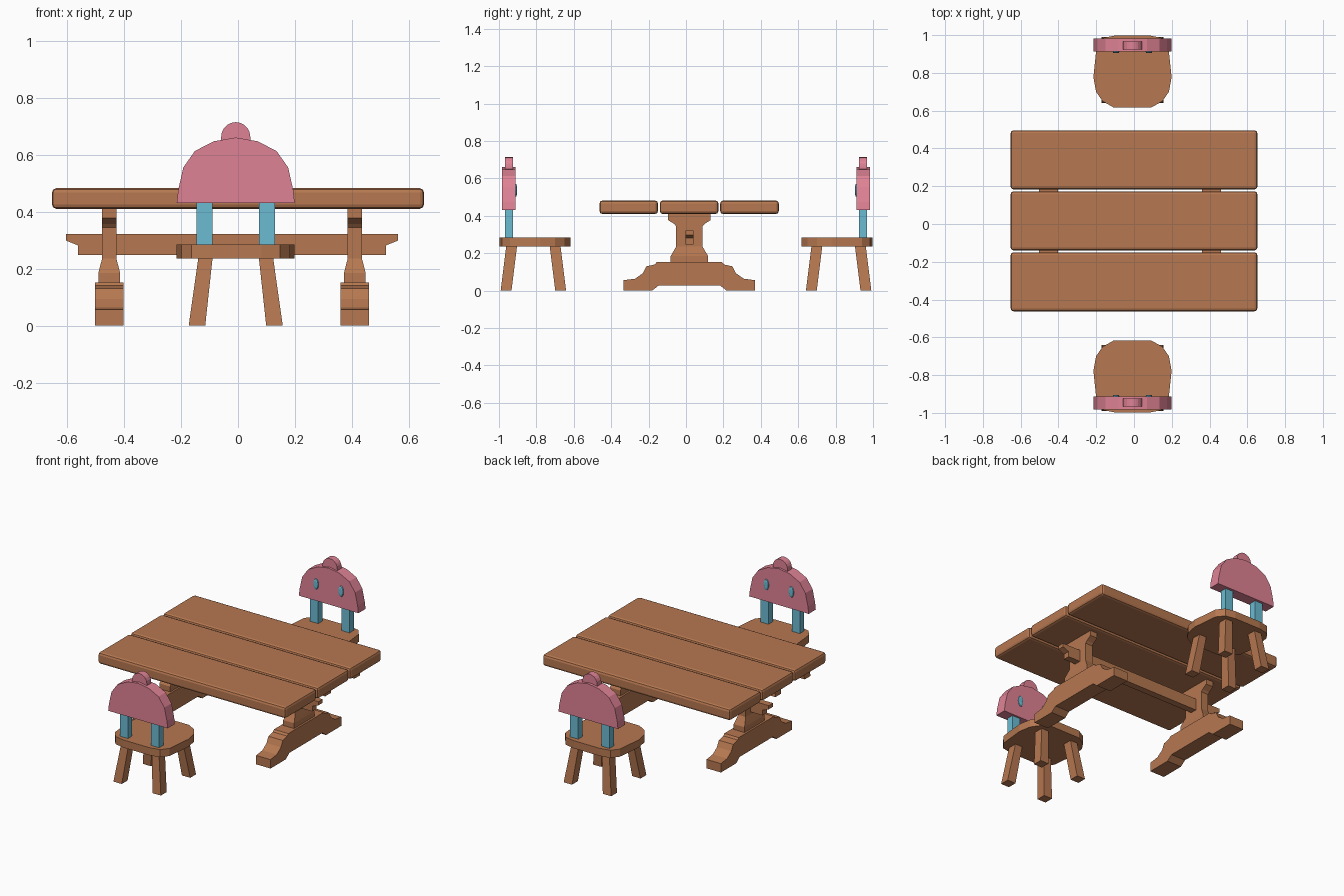
import bpy, bmesh, math
from mathutils import Vector

if "Cube" in bpy.data.objects:
    bpy.data.objects.remove(bpy.data.objects["Cube"])


def material(name, rgb):
    m = bpy.data.materials.new(name)
    m.diffuse_color = (*rgb, 1)
    m.use_nodes = True
    m.node_tree.nodes["Principled BSDF"].inputs["Base Color"].default_value = m.diffuse_color
    return m


WOOD = material("brown_wood", (0.47, 0.188, 0.082))
PINK = material("pink", (0.74, 0.225, 0.30))
BLUE = material("light_blue", (0.15, 0.50, 0.65))


def loft(name, rings, mat, bevel=0):
    """Skin a stack of equal-length rings and cap both ends."""
    bm = bmesh.new()
    rows = [[bm.verts.new(p) for p in r] for r in rings]
    n = len(rows[0])
    for a, b in zip(rows, rows[1:]):
        for i in range(n):
            bm.faces.new((a[i], a[(i + 1) % n], b[(i + 1) % n], b[i]))
    bm.faces.new(rows[0])
    bm.faces.new(rows[-1])
    bmesh.ops.recalc_face_normals(bm, faces=bm.faces)
    if bevel:
        bmesh.ops.bevel(bm, geom=bm.edges[:], offset=bevel, segments=2,
                        profile=0.5, affect='EDGES')
    me = bpy.data.meshes.new(name)
    bm.to_mesh(me)
    bm.free()
    me.materials.append(mat)
    ob = bpy.data.objects.new(name, me)
    bpy.context.collection.objects.link(ob)
    return ob


def rect(cx, cy, z, hx, hy):
    return [(cx - hx, cy - hy, z), (cx + hx, cy - hy, z),
            (cx + hx, cy + hy, z), (cx - hx, cy + hy, z)]


def box(name, x0, x1, y0, y1, z0, z1, mat, bevel=0):
    cx, cy, hx, hy = (x0 + x1) / 2, (y0 + y1) / 2, (x1 - x0) / 2, (y1 - y0) / 2
    return loft(name, [rect(cx, cy, z0, hx, hy), rect(cx, cy, z1, hx, hy)], mat, bevel)


def mirrored(half):
    """Complete a half outline (positive side, bottom to top) to a full loop."""
    return half + [(-u, v) for u, v in reversed(half) if u > 0]


# Table top planks
for i, (y0, y1) in enumerate([(-0.462, -0.150), (-0.140, 0.173), (0.183, 0.496)]):
    box(f"table_plank_{i + 1}", -0.653, 0.653, y0, y1, 0.41, 0.482, WOOD, 0.015)

# Trestles: footed base with a flared post on top
CY = 0.018
foot = mirrored([(0.165, 0.027), (0.20, 0.0), (0.352, 0.0), (0.352, 0.056),
                 (0.29, 0.064), (0.248, 0.094), (0.23, 0.13), (0.185, 0.14),
                 (0.175, 0.152)])
post = [(0.150, 0.038, 0.10), (0.185, 0.038, 0.10), (0.205, 0.033, 0.088),
        (0.235, 0.025, 0.071), (0.345, 0.025, 0.071), (0.357, 0.025, 0.082),
        (0.378, 0.025, 0.114), (0.412, 0.025, 0.114)]
for side, cx in (("left", -0.452), ("right", 0.41)):
    loft(f"table_foot_{side}",
         [[(cx + d, CY + u, z) for u, z in foot] for d in (-0.05, 0.05)], WOOD)
    loft(f"table_post_{side}", [rect(cx, CY, z, hx, hy) for z, hx, hy in post], WOOD)

# Stretcher beam with stepped ends
beam = mirrored([(0.54, 0.248), (0.54, 0.281), (0.582, 0.298), (0.582, 0.321)])
loft("table_stretcher", [[(u - 0.021, y, z) for u, z in beam]
                         for y in (CY - 0.021, CY + 0.021)], WOOD)

# Chair outlines
CX = -0.008
seat = mirrored([(0.10, 0.617), (0.158, 0.65), (0.193, 0.70), (0.207, 0.777),
                 (0.19, 0.94), (0.155, 0.985), (0.09, 0.998)])
dome = mirrored([(0.207, 0.431), (0.202, 0.475), (0.184, 0.555), (0.143, 0.613),
                 (0.076, 0.647), (0.0, 0.660)])
knob = mirrored([(0.051, 0.645)] + [(0.051 * math.cos(a), 0.663 + 0.051 * math.sin(a))
                                    for a in (math.pi * k / 10 for k in range(5))]
                + [(0.0, 0.714)])

for where, s in (("front", -1), ("back", 1)):
    # Seat
    loft(f"{where}_chair_seat", [[(CX + u, s * v, z) for u, v in seat]
                                 for z in (0.236, 0.284)], WOOD)
    # Backrest and knob
    loft(f"{where}_chair_backrest", [[(CX + u, s * y, z) for u, z in dome]
                                     for y in (0.912, 0.983)], PINK)
    loft(f"{where}_chair_knob", [[(CX + u, s * y, z) for u, z in knob]
                                 for y in (0.925, 0.967)], PINK)
    for side, d in (("left", -1), ("right", 1)):
        # Splayed legs
        for row, yb, yt in (("inner", 0.67, 0.70), ("outer", 0.962, 0.932)):
            loft(f"{where}_chair_{row}_leg_{side}",
                 [rect(CX + d * 0.136, s * yb, 0.0, 0.029, 0.029),
                  rect(CX + d * 0.106, s * yt, 0.24, 0.025, 0.029)], WOOD)
        # Backrest supports
        px = CX + d * 0.109
        ys = sorted((s * 0.924, s * 0.967))
        box(f"{where}_chair_support_{side}", px - 0.028, px + 0.028, *ys, 0.28, 0.44, BLUE)
        # Oval pegs on the table-facing side
        oval = [(0.018 * math.cos(math.tau * k / 12), 0.036 * math.sin(math.tau * k / 12))
                for k in range(12)]
        loft(f"{where}_chair_peg_{side}",
             [[(CX + d * 0.087 + u * f, s * y, 0.537 + v * f) for u, v in oval]
              for y, f in ((0.914, 1.0), (0.907, 0.9), (0.904, 0.6))], BLUE)
